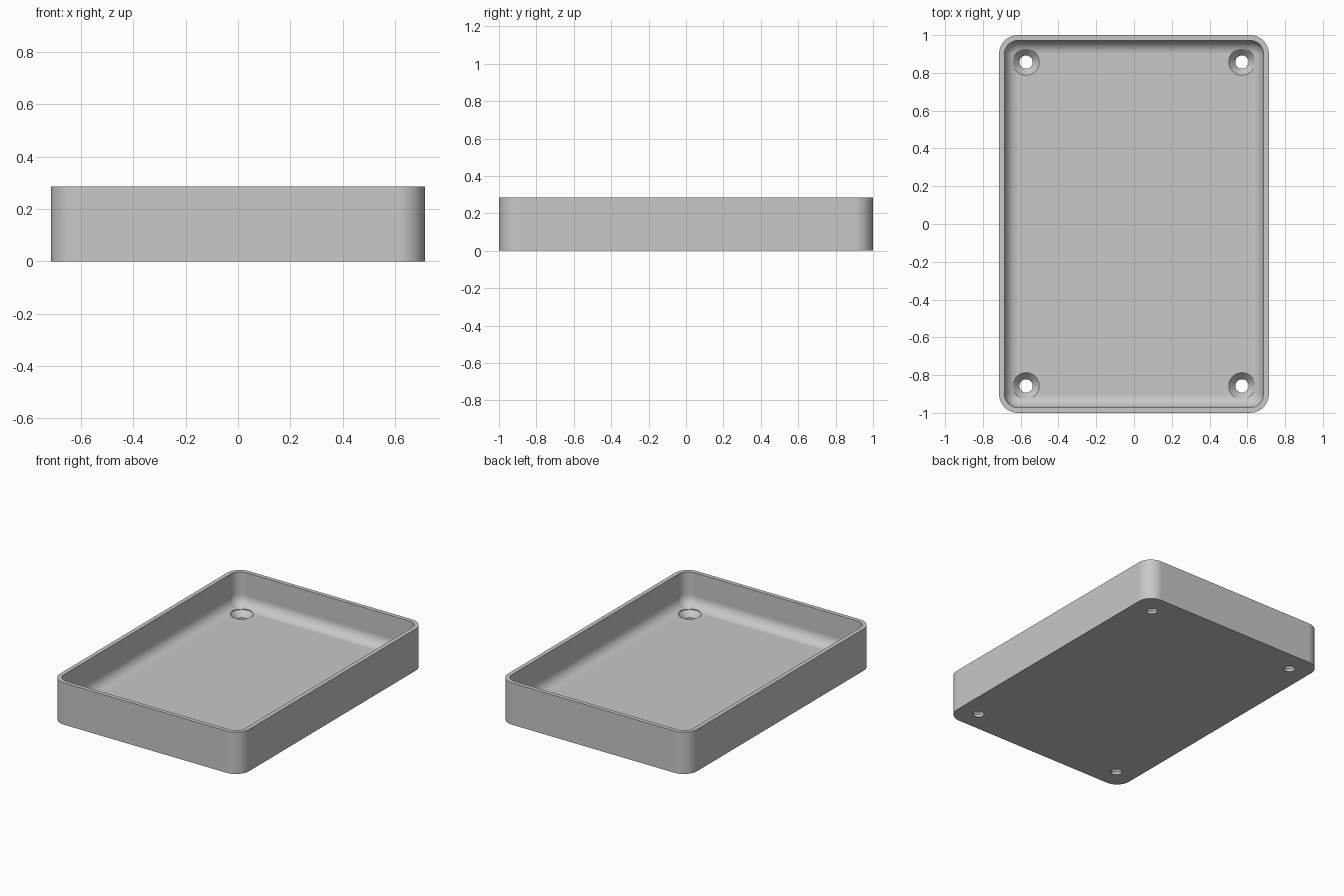
import bpy, bmesh, math
from math import sin, cos, pi

cube = bpy.data.objects.get("Cube")
if cube:
    bpy.data.objects.remove(cube, do_unlink=True)

MM = 1 / 35
HALF_X, HALF_Y, HEIGHT = 25 * MM, 35 * MM, 10 * MM
WALL, FLOOR, CORNER = MM, 2 * MM, 3.5 * MM
FILLET = CORNER - WALL
STEPS = 12

grey = bpy.data.materials.new("plain grey")
grey.use_nodes = True
colour = (0.58, 0.58, 0.58, 1)
grey.diffuse_color = colour
grey.node_tree.nodes["Principled BSDF"].inputs["Base Color"].default_value = colour


def finish(bm, name):
    bmesh.ops.remove_doubles(bm, verts=bm.verts, dist=1e-5)
    bmesh.ops.recalc_face_normals(bm, faces=bm.faces)
    mesh = bpy.data.meshes.new(name)
    bm.to_mesh(mesh)
    bm.free()
    mesh.materials.append(grey)
    obj = bpy.data.objects.new(name, mesh)
    bpy.context.collection.objects.link(obj)
    return obj


def loft(bm, rings):
    """Skin a stack of equal-length rings and cap both ends."""
    loops = [[bm.verts.new(p) for p in ring] for ring in rings]
    for a, b in zip(loops, loops[1:]):
        for i in range(len(a)):
            j = (i + 1) % len(a)
            bm.faces.new((a[i], a[j], b[j], b[i]))
    bm.faces.new(loops[0])
    bm.faces.new(loops[-1])


def rounded_ring(inset, z):
    """Rounded rectangle, shrunk inward by inset."""
    r = max(CORNER - inset, 0)
    points = []
    for q, (sx, sy) in enumerate([(1, 1), (-1, 1), (-1, -1), (1, -1)]):
        for k in range(STEPS + 1):
            a = (q + k / STEPS) * pi / 2
            points.append((sx * (HALF_X - CORNER) + r * cos(a),
                           sy * (HALF_Y - CORNER) + r * sin(a), z))
    return points


# Open tray: outer wall, flat rim, inner wall and rounded floor edge
rings = [rounded_ring(0, 0), rounded_ring(0, HEIGHT), rounded_ring(WALL, HEIGHT)]
for k in range(STEPS + 1):
    a = k / STEPS * pi / 2
    rings.append(rounded_ring(WALL + FILLET * (1 - cos(a)),
                              FLOOR + FILLET * (1 - sin(a))))
bm = bmesh.new()
loft(bm, rings)
tray = finish(bm, "tray")

# Countersunk screw holes in the four corners
profile = [(0.035, -0.05), (0.035, 0.018), (0.07, FLOOR - 0.001), (0.07, 0.15)]
bm = bmesh.new()
for x in (-20 * MM, 20 * MM):
    for y in (-30 * MM, 30 * MM):
        loft(bm, [[(x + r * cos(i * pi / 24), y + r * sin(i * pi / 24), z)
                   for i in range(48)] for r, z in profile])
cutter = finish(bm, "screw_hole_cutter")
cutter.hide_render = True

cut = tray.modifiers.new("screw holes", 'BOOLEAN')
cut.operation = 'DIFFERENCE'
cut.solver = 'EXACT'
cut.object = cutter
bpy.ops.object.select_all(action='DESELECT')
tray.select_set(True)
bpy.context.view_layer.objects.active = tray
bpy.ops.object.modifier_apply(modifier=cut.name)
bpy.data.objects.remove(cutter, do_unlink=True)

# Smooth curves with crisp edges and flat large faces
bpy.ops.object.shade_smooth_by_angle(angle=math.radians(30))
weighted = tray.modifiers.new("flat large faces", 'WEIGHTED_NORMAL')
weighted.keep_sharp = True
